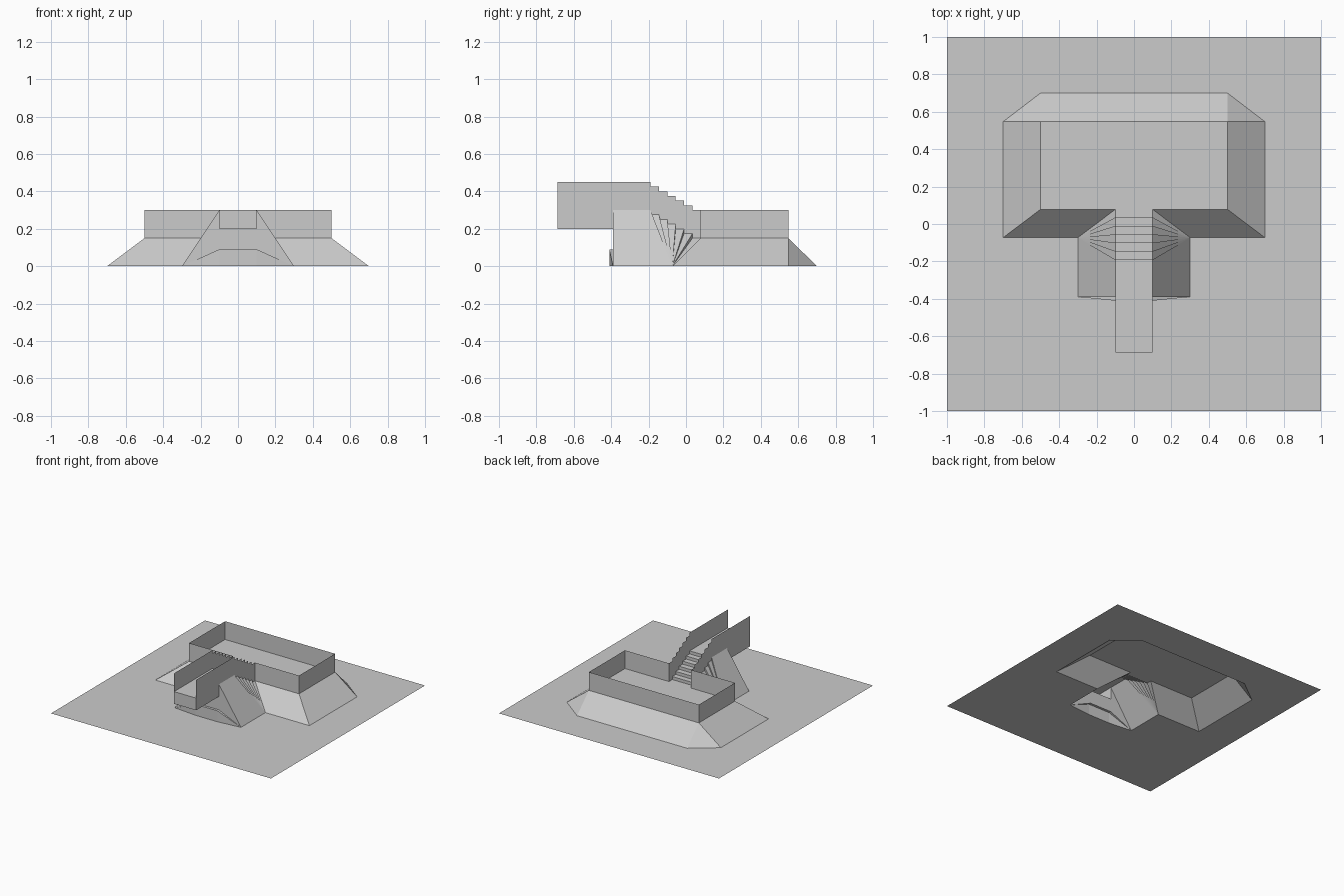
import bpy
from mathutils import Vector

if "Cube" in bpy.data.objects:
    bpy.data.objects.remove(bpy.data.objects["Cube"])

grey = bpy.data.materials.new("concrete_grey")
grey.diffuse_color = (0.6, 0.6, 0.6, 1)
grey.use_nodes = True
grey.node_tree.nodes["Principled BSDF"].inputs["Base Color"].default_value = grey.diffuse_color


def sheet(name, polys, outward):
    """Right-hand half made of flat polygons, faced outward and mirrored in x."""
    verts, faces = [], []
    for poly in polys:
        pts = [Vector(p) for p in poly]
        normal = Vector((0, 0, 0))
        for a, b in zip(pts, pts[1:] + pts[:1]):
            normal += a.cross(b)
        if normal.dot(Vector(outward)) < 0:
            pts.reverse()
        faces.append(range(len(verts), len(verts) + len(pts)))
        verts += pts
    mesh = bpy.data.meshes.new(name)
    mesh.from_pydata(verts, [], [list(f) for f in faces])
    mesh.materials.append(grey)
    obj = bpy.data.objects.new(name, mesh)
    bpy.context.collection.objects.link(obj)
    mod = obj.modifiers.new("mirror", 'MIRROR')
    mod.use_clip = True
    mod.merge_threshold = 0.0005
    return obj


# Shared levels and lines
FRONT, BACK, TOE, REAR = 0.078, 0.547, -0.073, 0.70
LOW, HIGH, RAIL = 0.15, 0.30, 0.15
W, S = 0.5, 0.1                  # half widths of platform and stair
FACE, TIP = -0.39, -0.687        # mound front and end of the overhang
STEPS, TREAD = 6, 0.045
STAIR = -0.19                    # top of the stair
RISE = (HIGH - LOW) / STEPS
foot = (0.3, TOE, 0)             # inner corner where the banks meet

# Ground sheet, open under the earthworks
sheet("ground", [[(x, y, 0) for x, y in (
    (0, -1), (1, -1), (1, 1), (0, 1), (0, REAR), (W, REAR), (0.7, BACK),
    (0.7, TOE), (0.3, TOE), (0.3, FACE), (S, -0.41), (0, -0.41))]], (0, 0, 1))

# Lower platform and its sloping banks
sheet("lower_platform", [[(0, FRONT, LOW), (W, FRONT, LOW),
                          (W, BACK, LOW), (0, BACK, LOW)]], (0, 0, 1))
sheet("platform_banks", [
    [(S, FRONT, LOW), (W, FRONT, LOW), (0.7, TOE, 0), foot],
    [(W, FRONT, LOW), (W, BACK, LOW), (0.7, BACK, 0), (0.7, TOE, 0)],
    [(W, BACK, LOW), (0.7, BACK, 0), (W, REAR, 0)],
    [(0, BACK, LOW), (W, BACK, LOW), (W, REAR, 0), (0, REAR, 0)]], (0, 0, 1))

# Thin parapet around the platform
for name, (x0, y0), (x1, y1), out in (
        ("side_parapet", (W, FRONT), (W, BACK), (1, 0, 0)),
        ("back_parapet", (0, BACK), (W, BACK), (0, 1, 0)),
        ("front_parapet", (S, FRONT), (W, FRONT), (0, -1, 0))):
    sheet(name, [[(x0, y0, LOW), (x1, y1, LOW),
                  (x1, y1, LOW + RAIL), (x0, y0, LOW + RAIL)]], out)

# Stair profile running down to the platform
profile = [(STAIR, HIGH)]
for i in range(STEPS):
    y, z = STAIR + i * TREAD, HIGH - (i + 1) * RISE
    profile += [(y, z), (min(y + TREAD, FRONT), z)]
profile[-1] = (FRONT, LOW)
pairs = list(zip(profile, profile[1:]))
sheet("stair", [[(0, *a), (S, *a), (S, *b), (0, *b)] for a, b in pairs], (0, 1, 1))

# Fan-shaped banks from the stair edge to the inner corner
sheet("stair_bank", [[(S, *a), (S, *b), foot] for a, b in pairs], (1, 0, 0.3))

# Upper deck with overhanging slab
sheet("upper_deck", [[(0, TIP, HIGH), (S, TIP, HIGH),
                      (S, STAIR, HIGH), (0, STAIR, HIGH)]], (0, 0, 1))
sheet("deck_front", [[(0, TIP, 0.2), (S, TIP, 0.2),
                      (S, TIP, HIGH), (0, TIP, HIGH)]], (0, -1, 0))
sheet("deck_underside", [[(0, TIP, 0.2), (S, TIP, 0.2),
                          (S, FACE, 0.2), (0, FACE, 0.2)]], (0, 0, -1))
sheet("deck_side", [[(S, TIP, 0.2), (S, FACE, 0.2),
                     (S, FACE, HIGH), (S, TIP, HIGH)]], (1, 0, 0))

# Railings follow deck and steps
rails = [((TIP, HIGH), (STAIR, HIGH))] + [p for p in pairs if p[0][1] == p[1][1]]
sheet("railing", [[(S, *a), (S, *b), (S, b[0], b[1] + RAIL), (S, a[0], a[1] + RAIL)]
                  for a, b in rails], (1, 0, 0))

# Upper mound: side bank, front wall and low front ledge
sheet("mound_side", [[(S, FACE, HIGH), (S, STAIR, HIGH), foot, (0.3, FACE, 0)]], (1, 0, 1))
sheet("mound_front", [
    [(0, FACE, 0.09), (S, FACE, 0.09), (S, FACE, 0.2), (0, FACE, 0.2)],
    [(S, FACE, 0.09), (0.3, FACE, 0), (S, FACE, HIGH)],
    [(0, -0.41, 0), (S, -0.41, 0), (S, -0.41, 0.09), (0, -0.41, 0.09)],
    [(S, -0.41, 0), (0.3, FACE, 0), (S, -0.41, 0.09)]], (0, -1, 0))
sheet("front_ledge", [
    [(0, FACE, 0.09), (S, FACE, 0.09), (S, -0.41, 0.09), (0, -0.41, 0.09)],
    [(S, FACE, 0.09), (S, -0.41, 0.09), (0.3, FACE, 0)]], (0, 0, 1))
